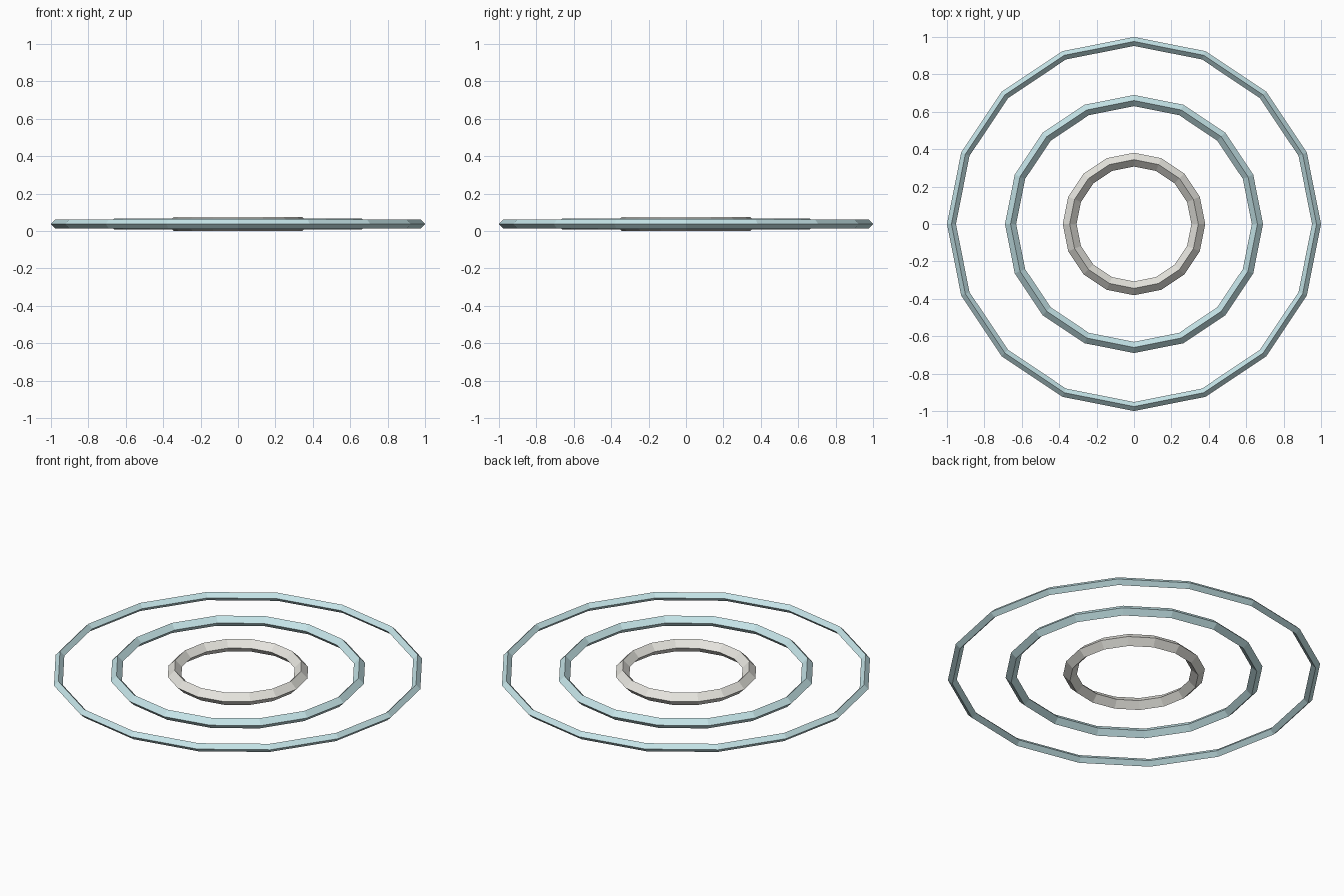
import bpy

if "Cube" in bpy.data.objects:
    bpy.data.objects.remove(bpy.data.objects["Cube"])


def material(name, color):
    m = bpy.data.materials.new(name)
    m.diffuse_color = (*color, 1)
    m.use_nodes = True
    m.node_tree.nodes["Principled BSDF"].inputs["Base Color"].default_value = m.diffuse_color
    return m


pale_blue = material("pale_blue", (0.56, 0.78, 0.81))
ivory = material("ivory", (0.79, 0.78, 0.73))

CENTRE_Z = 0.037


# Flat-shaded ring with a diamond cross-section
def ring(name, radius, thickness, mat):
    bpy.ops.mesh.primitive_torus_add(
        major_segments=16, minor_segments=4,
        major_radius=radius, minor_radius=thickness,
        location=(0, 0, CENTRE_Z))
    ob = bpy.context.object
    ob.name = name
    ob.data.materials.append(mat)
    bpy.ops.object.shade_flat()


# Three concentric rings, thicker toward the centre
ring("inner_ring", 0.344, 0.037, ivory)
ring("middle_ring", 0.66, 0.030, pale_blue)
ring("outer_ring", 0.976, 0.024, pale_blue)
